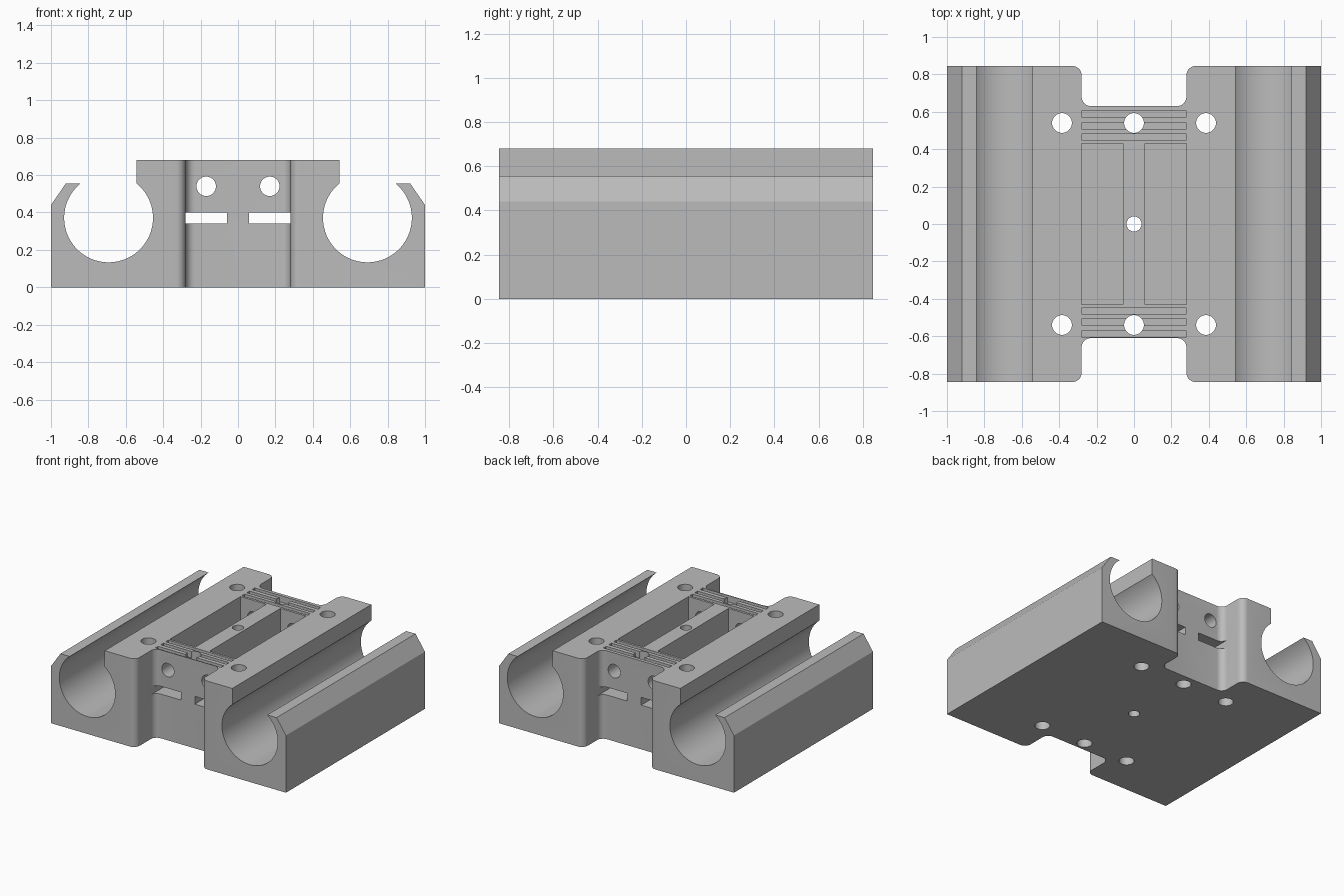
import bpy, bmesh
from math import sin, cos, pi, atan2
from mathutils import Matrix

cube = bpy.data.objects.get("Cube")
if cube:
    bpy.data.objects.remove(cube)

grey = bpy.data.materials.new("plain grey")
grey.use_nodes = True
grey.diffuse_color = (0.5, 0.5, 0.5, 1)
grey.node_tree.nodes["Principled BSDF"].inputs["Base Color"].default_value = (0.5, 0.5, 0.5, 1)

TOP, HALF_Y = 0.68, 0.845


def arc(cx, cy, r, a0, a1, n):
    return [(cx + r * cos(a0 + (a1 - a0) * i / n), cy + r * sin(a0 + (a1 - a0) * i / n))
            for i in range(n + 1)]


def prism(name, outline, axis, low, high):
    """Extrude a closed 2D outline along z or y."""
    bm = bmesh.new()
    place = (lambda u, v: (u, v, low)) if axis == "z" else (lambda u, v: (u, low, v))
    face = bm.faces.new([bm.verts.new(place(u, v)) for u, v in outline])
    ext = bmesh.ops.extrude_face_region(bm, geom=[face])
    verts = [g for g in ext["geom"] if isinstance(g, bmesh.types.BMVert)]
    shift = (0, 0, high - low) if axis == "z" else (0, high - low, 0)
    bmesh.ops.translate(bm, verts=verts, vec=shift)
    bmesh.ops.recalc_face_normals(bm, faces=bm.faces)
    mesh = bpy.data.meshes.new(name)
    bm.to_mesh(mesh)
    bm.free()
    mesh.materials.append(grey)
    obj = bpy.data.objects.new(name, mesh)
    bpy.context.collection.objects.link(obj)
    return obj


def box(name, x0, x1, y0, y1, z0, z1):
    return prism(name, [(x0, y0), (x1, y0), (x1, y1), (x0, y1)], "z", z0, z1)


def hole(name, u, v, r, axis):
    return prism(name, arc(u, v, r, 0, 2 * pi, 40)[:-1], axis, -1.2, 1.2)


# Carriage body: end profile with two open bearing cradles
lip = 0.556
cx, cz, r = 0.692, 0.371, 0.2375
a = atan2(lip - cz, (r * r - (lip - cz) ** 2) ** 0.5)
side = [(1, 0), (1, 0.44), (0.92, lip)]
side += arc(cx, cz, r, a, -pi - a, 64)
side += [(0.543, TOP)]
body = prism("carriage_body", side + [(-x, z) for x, z in reversed(side)], "y", -HALF_Y, HALF_Y)

cutters = []

# End notches with rounded inner corners and rounded mouths
f, w = 0.05, 0.28
for sign, depth in ((1, 0.63), (-1, 0.61)):
    half = arc(w - f, depth + f, f, -pi / 2, 0, 8)
    half += arc(w + f, HALF_Y - f, f, pi, pi / 2, 8) + [(w + f, 1)]
    outline = half + [(-x, y) for x, y in reversed(half)]
    cutters.append(prism("end_notch_cutter", [(x, y * sign) for x, y in outline], "z", -0.2, 1))

# Vertical bolt holes
for y in (-0.54, 0.54):
    for x in (-0.385, 0, 0.385):
        cutters.append(hole("bolt_hole_cutter", x, y, 0.053, "z"))
cutters.append(hole("centre_hole_cutter", 0, 0, 0.04, "z"))

for s in (-1, 1):
    # Pockets, belt slots and rod holes on each side of the middle rib
    x0, x1 = sorted((0.06 * s, 0.28 * s))
    cutters.append(box("pocket_cutter", x0, x1, -0.43, 0.43, 0.34, 1))
    cutters.append(box("belt_slot_cutter", x0, x1, -0.7, 0.7, 0.34, 0.40))
    cutters.append(hole("rod_hole_cutter", 0.17 * s, 0.54, 0.052, "y"))
    # Shallow grooves across the end walls
    for y in (0.464, 0.524, 0.588):
        cutters.append(box("groove_cutter", -w, w, s * y - 0.016, s * y + 0.016, TOP - 0.05, 1))

for cutter in cutters:
    cutter.hide_render = True
    mod = body.modifiers.new(cutter.name, "BOOLEAN")
    mod.operation, mod.solver, mod.object = "DIFFERENCE", "EXACT", cutter

# Bake the cuts and discard the cutters
bpy.context.view_layer.update()
graph = bpy.context.evaluated_depsgraph_get()
baked = bpy.data.meshes.new_from_object(body.evaluated_get(graph))
body.modifiers.clear()
body.data = baked
for cutter in cutters:
    bpy.data.objects.remove(cutter)

bpy.ops.object.select_all(action="DESELECT")
body.select_set(True)
bpy.context.view_layer.objects.active = body
bpy.ops.object.shade_smooth_by_angle(angle=pi / 6)
